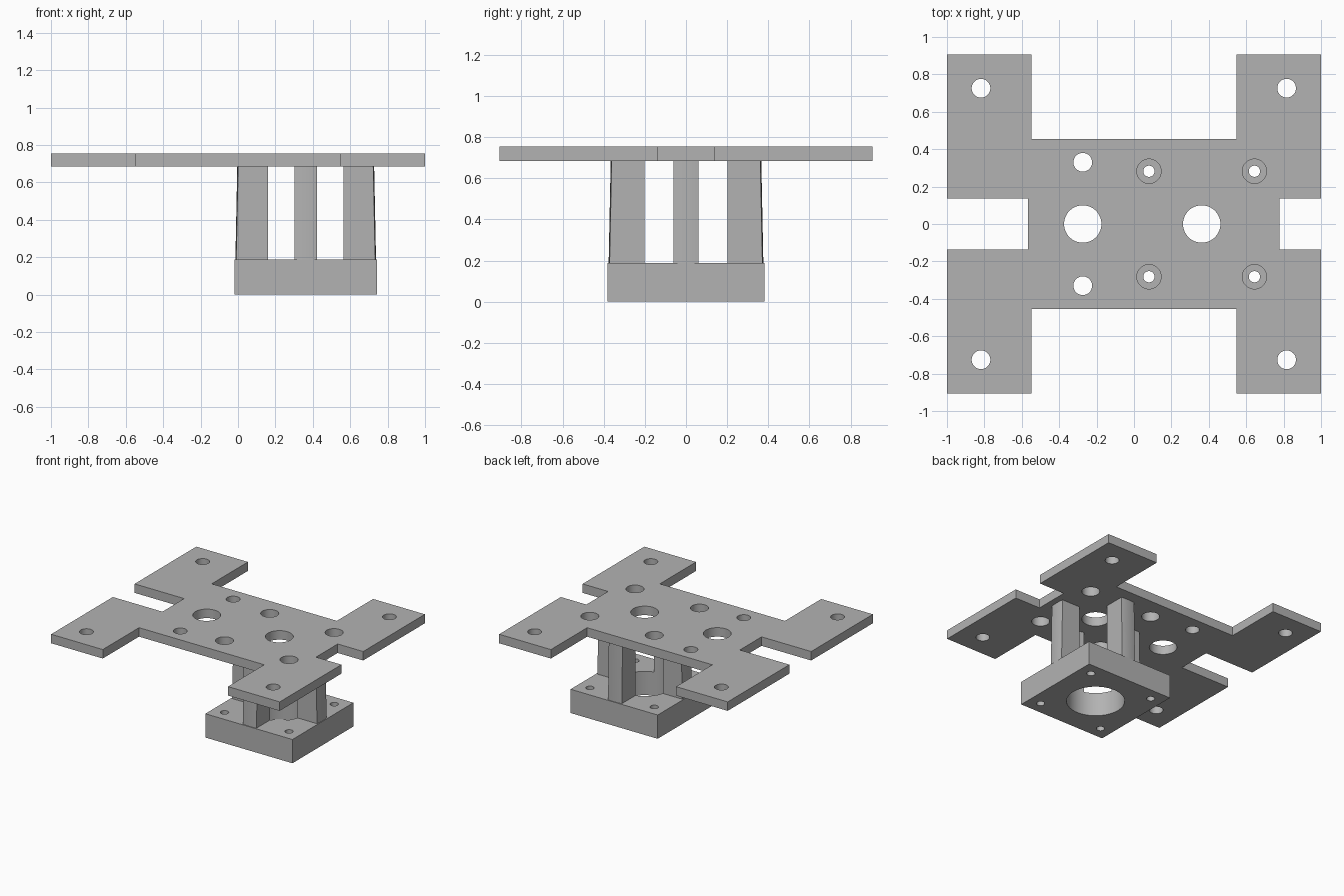
import bpy, bmesh, math

if "Cube" in bpy.data.objects:
    bpy.data.objects.remove(bpy.data.objects["Cube"], do_unlink=True)

grey = bpy.data.materials.new("plain grey")
grey.use_nodes = True
grey.diffuse_color = (0.45, 0.45, 0.45, 1)
grey.node_tree.nodes["Principled BSDF"].inputs["Base Color"].default_value = grey.diffuse_color

CX = 0.362                      # centre of the square mount
PLATE_Z, TOP_Z, BASE_Z = 0.684, 0.755, 0.188
BORE, BOLT = 0.21, 0.282


def make_object(name, bm):
    bmesh.ops.recalc_face_normals(bm, faces=bm.faces)
    mesh = bpy.data.meshes.new(name)
    bm.to_mesh(mesh)
    bm.free()
    mesh.materials.append(grey)
    obj = bpy.data.objects.new(name, mesh)
    bpy.context.collection.objects.link(obj)
    return obj


def add_prism(bm, bottom, top, z0, z1):
    """Close a solid between two matching outlines."""
    low = [bm.verts.new((x, y, z0)) for x, y in bottom]
    high = [bm.verts.new((x, y, z1)) for x, y in top]
    bm.faces.new(low[::-1])
    bm.faces.new(high)
    for i in range(len(low)):
        j = (i + 1) % len(low)
        bm.faces.new((low[i], low[j], high[j], high[i]))


def circle(x, y, r, n=48):
    return [(x + r * math.cos(2 * math.pi * i / n), y + r * math.sin(2 * math.pi * i / n))
            for i in range(n)]


def select_only(obj):
    bpy.ops.object.select_all(action='DESELECT')
    obj.select_set(True)
    bpy.context.view_layer.objects.active = obj


def drill(obj, holes, z0, z1):
    bm = bmesh.new()
    for x, y, r in holes:
        ring = circle(x, y, r)
        add_prism(bm, ring, ring, z0, z1)
    cutter = make_object("hole_cutter", bm)
    cutter.hide_render = True
    mod = obj.modifiers.new("holes", 'BOOLEAN')
    mod.operation, mod.solver, mod.object = 'DIFFERENCE', 'EXACT', cutter
    select_only(obj)
    bpy.ops.object.modifier_apply(modifier=mod.name)
    bpy.data.objects.remove(cutter, do_unlink=True)


def smooth(obj):
    select_only(obj)
    bpy.ops.object.shade_smooth_by_angle(angle=math.radians(30))


# Top plate: four arms with a slot at each end, outline mirrored across y
half = [(0.777, 0.136), (1, 0.136), (1, 0.907), (0.547, 0.907), (0.547, 0.454),
        (-0.548, 0.454), (-0.548, 0.907), (-1, 0.907), (-1, 0.136), (-0.566, 0.136)]
outline = half + [(x, -y) for x, y in reversed(half)]
bm = bmesh.new()
add_prism(bm, outline, outline, PLATE_Z, TOP_Z)
plate = make_object("top_plate", bm)

holes = [(-0.274, 0, 0.1), (CX, 0, 0.1)]
for s in (1, -1):
    holes += [(-0.818, s * 0.726, 0.05), (0.816, s * 0.726, 0.05), (-0.274, s * 0.33, 0.05)]
    holes += [(CX + d, s * BOLT, 0.065) for d in (-BOLT, BOLT)]
drill(plate, holes, 0.6, 0.85)
smooth(plate)

# Square base with a central bore and four bolt holes
h = 0.381
square = [(CX - h, -h), (CX + h, -h), (CX + h, h), (CX - h, h)]
bm = bmesh.new()
add_prism(bm, square, square, 0, BASE_Z)
base = make_object("mount_base", bm)
holes = [(CX, 0, BORE)]
holes += [(CX + a * BOLT, b * BOLT, 0.03) for a in (1, -1) for b in (1, -1)]
drill(base, holes, -0.1, 0.3)
smooth(base)


# Four tapered posts: hollow inner face, slightly rounded outer face
def post_outline(outer, turn):
    ys = [-0.06 + 0.015 * i for i in range(9)]
    pts = [(math.sqrt(outer ** 2 - y * y), y) for y in ys]
    pts += [(math.sqrt(BORE ** 2 - y * y), y) for y in reversed(ys)]
    c, s = math.cos(turn), math.sin(turn)
    return [(CX + x * c - y * s, x * s + y * c) for x, y in pts]


for i, side in enumerate(("left", "back", "right", "front")):
    turn = i * math.pi / 2
    bm = bmesh.new()
    add_prism(bm, post_outline(0.376, turn), post_outline(0.366, turn), BASE_Z, PLATE_Z)
    smooth(make_object(side + "_post", bm))
